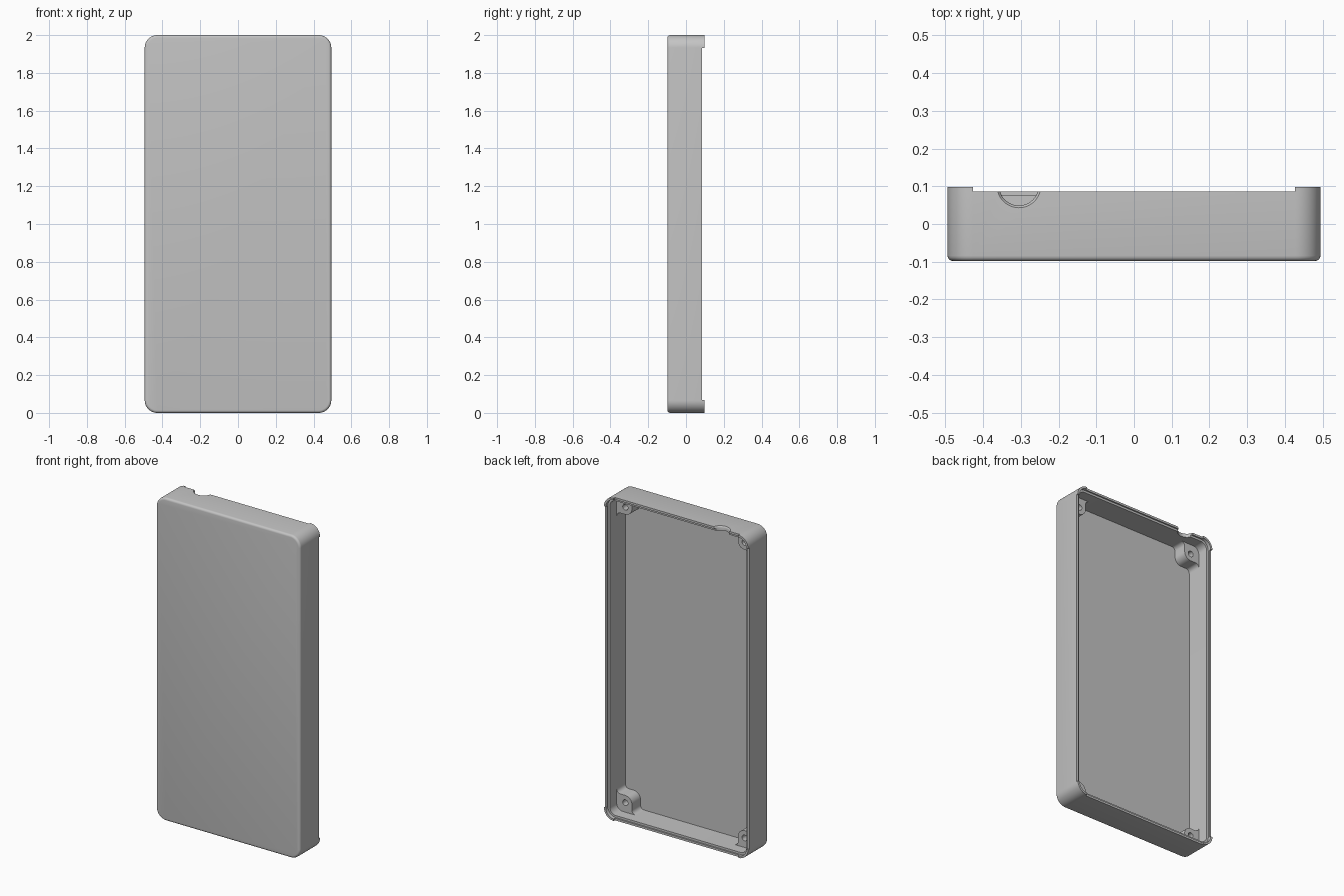
import bpy, bmesh, math
from mathutils import Vector

if "Cube" in bpy.data.objects:
    bpy.data.objects.remove(bpy.data.objects["Cube"])

HW, H, R = 0.494, 2.0, 0.067       # half width, height, corner radius
FRONT, RIM, TAB = -0.098, 0.086, 0.098
FLOOR, STEP, WALL, LIP = -0.074, 0.077, 0.026, 0.013
CORNERS = [(sx, sz) for sx in (-1, 1) for sz in (-1, 1)]

grey = bpy.data.materials.new("grey_plastic")
grey.diffuse_color = (0.55, 0.55, 0.55, 1)
grey.use_nodes = True
grey.node_tree.nodes["Principled BSDF"].inputs["Base Color"].default_value = grey.diffuse_color


def arc(cx, cy, r, a0, a1, n):
    return [(cx + r * math.cos(math.radians(a0 + (a1 - a0) * i / n)),
             cy + r * math.sin(math.radians(a0 + (a1 - a0) * i / n))) for i in range(n + 1)]


def outline(inset):
    """Rounded rectangle in x, z."""
    r, pts = R - inset, []
    for cx, cz, a in ((HW - R, H - R, 0), (R - HW, H - R, 90),
                      (R - HW, R, 180), (HW - R, R, 270)):
        pts += arc(cx, cz, r, a, a + 90, 12)
    return pts


def loft(name, rings):
    """Skin a list of equal closed rings of 3D points and cap both ends."""
    bm = bmesh.new()
    loops = [[bm.verts.new(p) for p in ring] for ring in rings]
    n = len(loops[0])
    for a, b in zip(loops, loops[1:]):
        for i in range(n):
            j = (i + 1) % n
            bm.faces.new((a[i], a[j], b[j], b[i]))
    bm.faces.new(loops[0])
    bm.faces.new(loops[-1])
    bmesh.ops.recalc_face_normals(bm, faces=bm.faces)
    me = bpy.data.meshes.new(name)
    bm.to_mesh(me)
    bm.free()
    me.materials.append(grey)
    ob = bpy.data.objects.new(name, me)
    bpy.context.collection.objects.link(ob)
    return ob


def select(ob):
    bpy.ops.object.select_all(action='DESELECT')
    ob.select_set(True)
    bpy.context.view_layer.objects.active = ob


def cut(ob, cutter):
    cutter.hide_render = True
    m = ob.modifiers.new("cut", 'BOOLEAN')
    m.operation, m.solver, m.object = 'DIFFERENCE', 'EXACT', cutter
    select(ob)
    bpy.ops.object.modifier_apply(modifier=m.name)
    bpy.data.objects.remove(cutter)


def smooth(ob):
    select(ob)
    bpy.ops.object.shade_smooth_by_angle(angle=math.radians(32))


# Open tray: rounded front edge, stepped rim, thin walls
B = 0.014
section = [(B - B * math.sin(math.radians(a)), FRONT + B - B * math.cos(math.radians(a)))
           for a in (0, 22.5, 45, 67.5, 90)]
section += [(0, RIM), (LIP, RIM), (LIP, STEP), (WALL, STEP), (WALL, FLOOR)]
shell = loft("tray_shell", [[(x, y, z) for x, z in outline(i)] for i, y in section])

# Cable notch with a flared outer edge in the top wall
notch = [(0.058, H + 0.01), (0.058, H), (0.054, H - 0.004), (0.052, H - 0.010), (0.052, H - 0.04)]
cut(shell, loft("notch_cutter",
                [[(-0.305 + x, 0.101 + y, z) for x, y in arc(0, 0, r, 0, 360, 48)[:-1]]
                 for r, z in notch]))
smooth(shell)

# Raised lip tabs around the four corners
quarter = arc(R, R, R, 180, 270, 12) + arc(R, R, R - LIP, 270, 180, 12)
# Screw boss profile filling a corner, flared into both walls
boss = ([(0.05, 0.024), (0.155, 0.024)] + arc(0.155, 0.051, 0.025, 270, 180, 6)
        + arc(0.085, 0.085, 0.045, 0, 90, 10)
        + arc(0.051, 0.155, 0.025, 270, 180, 6) + [(0.024, 0.155), (0.024, 0.05)])
hole = arc(0.085, 0.085, 0.018, 0, 360, 24)[:-1]
BOSS_TOP = 0.01


def corner_prism(name, profile, sx, sz, y0, y1):
    rings = [[(sx * (HW - p), y, H / 2 + sz * (H / 2 - q)) for p, q in profile] for y in (y0, y1)]
    return loft(name, rings)


for sx, sz in CORNERS:
    tag = ("bottom" if sz < 0 else "top") + ("_left" if sx < 0 else "_right")
    smooth(corner_prism("lip_tab_" + tag, quarter, sx, sz, RIM, TAB))
    post = corner_prism("screw_boss_" + tag, boss, sx, sz, FLOOR - 0.008, BOSS_TOP)
    cut(post, corner_prism("hole_cutter", hole, sx, sz, BOSS_TOP - 0.06, BOSS_TOP + 0.02))
    smooth(post)
